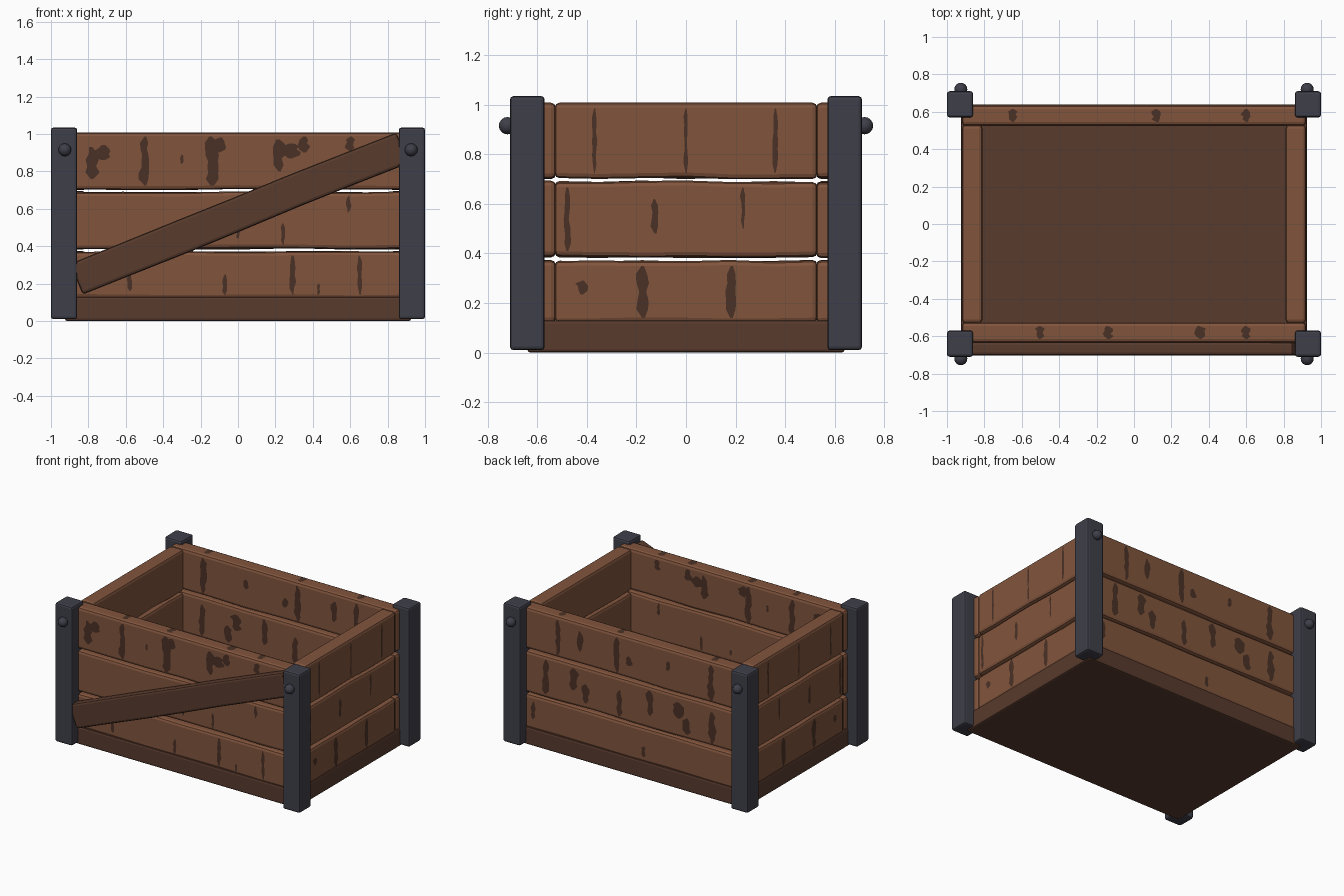
import bpy, bmesh, math, random
from mathutils import Vector, Matrix

random.seed(4)
cube = bpy.data.objects.get("Cube")
if cube:
    bpy.data.objects.remove(cube, do_unlink=True)


def material(name, color):
    m = bpy.data.materials.new(name)
    m.use_nodes = True
    m.diffuse_color = (*color, 1)
    m.node_tree.nodes["Principled BSDF"].inputs["Base Color"].default_value = (*color, 1)
    return m


WOOD = material("warm brown wood", (0.22, 0.09, 0.046))
DARK = material("dark brown wood", (0.098, 0.043, 0.026))
STAIN = material("wood stain", (0.07, 0.031, 0.019))
IRON = material("dark iron", (0.049, 0.049, 0.068))

X, Y, Z = Vector((1, 0, 0)), Vector((0, 1, 0)), Vector((0, 0, 1))


def finish(name, bm, mat, bevel=0):
    mesh = bpy.data.meshes.new(name)
    bm.to_mesh(mesh)
    bm.free()
    mesh.materials.append(mat)
    ob = bpy.data.objects.new(name, mesh)
    bpy.context.collection.objects.link(ob)
    if bevel:
        mod = ob.modifiers.new("worn edges", 'BEVEL')
        mod.width, mod.segments = bevel, 2
        mod.limit_method, mod.angle_limit = 'ANGLE', math.radians(40)
    return ob


def plank(name, length, thick, height, mat, matrix, top=0.004, bottom=0.004, bevel=0.02):
    """Board along x with slightly uneven upper and lower edges."""
    bm = bmesh.new()
    n = 7
    rings = []
    for i in range(n):
        x = length * (i / (n - 1) - 0.5)
        hi = height / 2 + random.uniform(-top, top)
        lo = -height / 2 + random.uniform(-bottom, bottom)
        rings.append([bm.verts.new((x, y * thick / 2, z))
                      for y, z in ((-1, lo), (1, lo), (1, hi), (-1, hi))])
    for a, b in zip(rings, rings[1:]):
        for k in range(4):
            j = (k + 1) % 4
            bm.faces.new((a[k], a[j], b[j], b[k]))
    bm.faces.new(rings[0])
    bm.faces.new(rings[-1])
    bmesh.ops.recalc_face_normals(bm, faces=bm.faces)
    bm.transform(matrix)
    return finish(name, bm, mat, bevel)


# Base slab
plank("base_slab", 1.85, 1.28, 0.13, DARK, Matrix.Translation((0, 0, 0.065)),
      top=0, bottom=0, bevel=0.012)

# Wall boards: three rows on each of the four sides
ROWS = {"lower": (0.12, 0.37), "middle": (0.385, 0.69), "upper": (0.703, 1.008)}
quarter = Matrix.Rotation(math.pi / 2, 4, 'Z')
for row, (lo, hi) in ROWS.items():
    mid, tall = (lo + hi) / 2, hi - lo
    wobble = 0 if row == "upper" else 0.004
    for side, s in (("front", -1), ("back", 1)):
        plank(f"{side}_{row}_board", 1.84, 0.11, tall, WOOD,
              Matrix.Translation((0, s * 0.58, mid)), top=wobble)
    for side, s in (("right", -1), ("left", 1)):
        plank(f"{side}_{row}_board", 1.06, 0.11, tall, WOOD,
              Matrix.Translation((s * 0.865, 0, mid)) @ quarter, top=wobble)

# Diagonal brace across the front
plank("diagonal_brace", 1.88, 0.07, 0.177, DARK,
      Matrix.Translation((0.008, -0.667, 0.575)) @ Matrix.Rotation(-math.radians(22.1), 4, 'Y'),
      bevel=0.016)

# Corner posts with bolts
for fb, sy in (("front", -1), ("back", 1)):
    for lr, sx in (("right", -1), ("left", 1)):
        bm = bmesh.new()
        bmesh.ops.create_cube(bm, size=1)
        bm.transform(Matrix.Translation((sx * 0.93, sy * 0.64, 0.522))
                     @ Matrix.Diagonal((0.14, 0.14, 1.025, 1)))
        finish(f"{fb}_{lr}_post", bm, IRON, 0.014)
        bm = bmesh.new()
        bmesh.ops.create_uvsphere(bm, u_segments=12, v_segments=8, radius=0.035)
        bm.transform(Matrix.Translation((sx * 0.926, sy * 0.72, 0.915))
                     @ Matrix.Rotation(math.pi / 2, 4, 'X'))
        bolt = finish(f"{fb}_{lr}_bolt", bm, IRON)
        for p in bolt.data.polygons:
            p.use_smooth = True


def add_stain(bm, origin, right, up, u, v0, v1, width):
    """Ragged strip from v0 to v1, lying just above a board face."""
    n = max(5, int((v1 - v0) / 0.03))
    pointed = 0.25
    rows = []
    for i in range(n + 1):
        t = i / n
        w = width * random.uniform(0.6, 1.15) / 2
        if i in (0, n):
            w *= pointed
        c = u + random.uniform(-0.12, 0.12) * width
        p = origin + up * (v0 + (v1 - v0) * t)
        rows.append([bm.verts.new(p + right * (c - w)), bm.verts.new(p + right * (c + w))])
    for a, b in zip(rows, rows[1:]):
        bm.faces.new((a[0], a[1], b[1], b[0]))


# Stains per board row: place along the wall, height from, height to, width
FRONT = [(-.78, .76, .93, .07), (-.72, .86, .94, .08), (-.5, .725, .985, .05),
         (-.3, .84, .89, .02), (-.14, .725, .985, .07), (-.1, .9, .98, .07),
         (.22, .8, .97, .07), (.28, .87, .95, .09), (.35, .9, .985, .06), (.6, .91, .985, .05),
         (.59, .58, .67, .025), (.24, .41, .52, .025), (0, .44, .48, .02),
         (-.58, .16, .25, .025), (-.07, .14, .25, .025), (.29, .14, .35, .035),
         (.65, .14, .35, .025), (.43, .14, .2, .015)]
BACK = [(-.65, .725, .985, .05), (-.3, .85, .92, .04), (.12, .725, .985, .05),
        (.02, .8, .87, .05), (.42, .8, .95, .05), (.6, .725, .985, .045),
        (.7, .41, .665, .05), (.47, .5, .66, .08), (.38, .43, .57, .06), (.1, .41, .6, .05),
        (-.15, .48, .665, .06), (-.38, .52, .64, .08), (-.45, .42, .54, .06),
        (-.66, .41, .64, .06), (.8, .2, .33, .04), (-.1, .16, .24, .03)]
SIDE = [(-.37, .725, .985, .018), (0, .725, .985, .015), (.36, .725, .985, .024),
        (-.48, .41, .665, .03), (-.125, .48, .62, .028), (.23, .5, .665, .02),
        (-.42, .235, .29, .045), (-.175, .14, .35, .045), (.18, .14, .35, .045)]
LIFT = 0.003
FACES = [("front_stains", Y * (-0.635 - LIFT), X, FRONT),
         ("front_inner_stains", Y * (-0.525 + LIFT), -X, FRONT),
         ("back_stains", Y * (0.635 + LIFT), -X, BACK),
         ("back_inner_stains", Y * (0.525 - LIFT), X, BACK),
         ("left_stains", X * (0.92 + LIFT), Y, SIDE),
         ("right_stains", X * (-0.92 - LIFT), -Y, SIDE)]
for name, origin, right, marks in FACES:
    bm = bmesh.new()
    flip = right.x + right.y
    for u, v0, v1, w in marks:
        add_stain(bm, origin, right, Z, u * flip, v0, v1, w)
    finish(name, bm, STAIN)

# Stains running over the top edges of the long walls
for name, y, marks in (("front_rim_stains", -0.58, FRONT), ("back_rim_stains", 0.58, BACK)):
    bm = bmesh.new()
    for u, v0, v1, w in marks:
        if v1 > 0.98:
            add_stain(bm, Vector((0, y, 1.008 + LIFT)), X, Y, u, -0.034, 0.034, w)
    finish(name, bm, STAIN)
